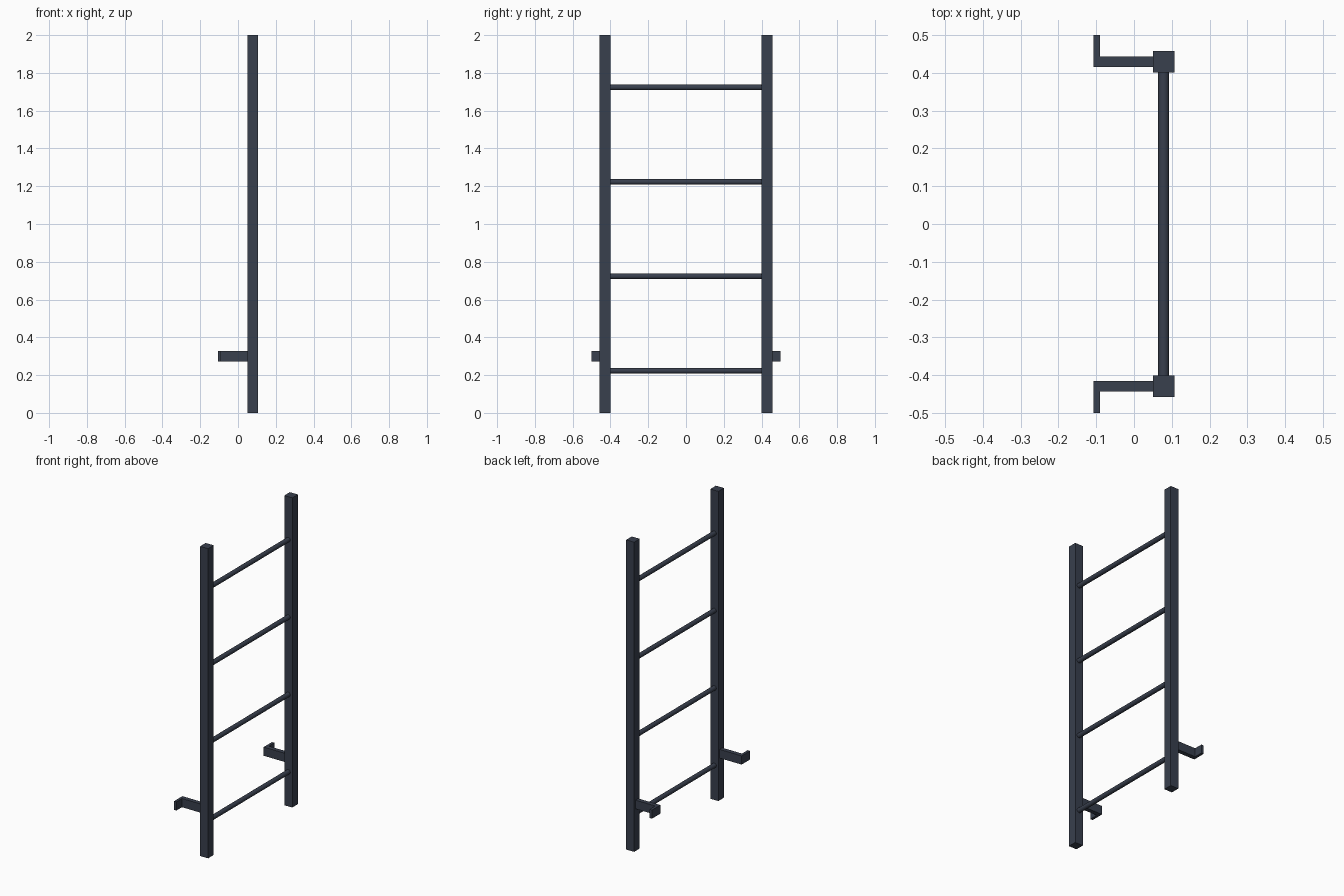
import bpy, bmesh, math

if "Cube" in bpy.data.objects:
    bpy.data.objects.remove(bpy.data.objects["Cube"])

mat = bpy.data.materials.new("dark_steel")
mat.diffuse_color = (0.04, 0.05, 0.075, 1)
mat.use_nodes = True
mat.node_tree.nodes["Principled BSDF"].inputs["Base Color"].default_value = mat.diffuse_color


def finish(name, bm):
    bmesh.ops.recalc_face_normals(bm, faces=bm.faces)
    me = bpy.data.meshes.new(name)
    bm.to_mesh(me)
    bm.free()
    ob = bpy.data.objects.new(name, me)
    me.materials.append(mat)
    bpy.context.collection.objects.link(ob)
    return ob


def prism(name, outline, z0, z1):
    """Extrude a closed xy outline from z0 to z1."""
    bm = bmesh.new()
    face = bm.faces.new([bm.verts.new((x, y, z0)) for x, y in outline])
    ext = bmesh.ops.extrude_face_region(bm, geom=[face])
    verts = [g for g in ext["geom"] if isinstance(g, bmesh.types.BMVert)]
    bmesh.ops.translate(bm, verts=verts, vec=(0, 0, z1 - z0))
    return finish(name, bm)


RAIL = [(0.05, 0.401), (0.107, 0.401), (0.107, 0.458), (0.05, 0.458)]
BRACKET = [(0.05, 0.415), (0.05, 0.443), (-0.09, 0.443),
           (-0.09, 0.5), (-0.107, 0.5), (-0.107, 0.415)]

# Square side rails and L-shaped wall brackets, mirrored in y
for side, s in (("left", -1), ("right", 1)):
    prism(f"{side}_rail", [(x, s * y) for x, y in RAIL], 0, 2)
    prism(f"{side}_wall_bracket", [(x, s * y) for x, y in BRACKET], 0.272, 0.328)

# Round rungs between the rails
for i in range(4):
    bpy.ops.mesh.primitive_cylinder_add(
        vertices=16, radius=0.0148, depth=0.81,
        location=(0.0785, 0, 0.223 + 0.5 * i), rotation=(math.pi / 2, 0, 0))
    rung = bpy.context.object
    rung.name = f"rung_{i + 1}"
    rung.data.materials.append(mat)
    bpy.ops.object.shade_smooth_by_angle()
